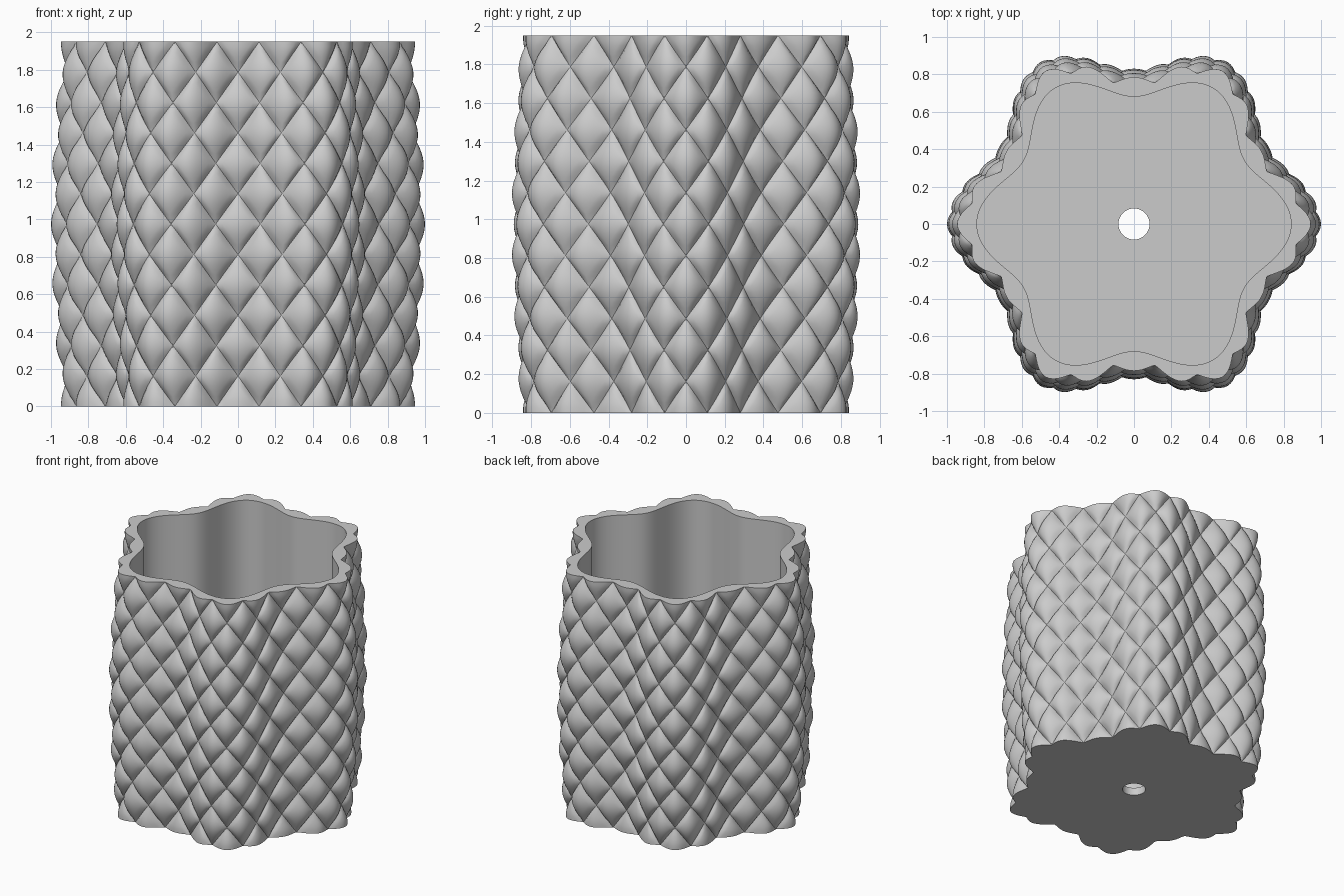
import bpy
import bmesh
import math

HEIGHT = 1.95
STEPS = 6            # mesh steps in half a quilt cell
HALF_CELLS = 48      # half cells around
ROWS = 12            # half cells up
FLOOR = 0.06
COLS = HALF_CELLS * STEPS
LEVELS = ROWS * STEPS

old = bpy.data.objects.get("Cube")
if old:
    bpy.data.objects.remove(old, do_unlink=True)


def lobed(mean, swing):
    return lambda t: mean + swing * math.cos(6 * t)


outer_radius = lobed(0.865, 0.08)
inner_radius = lobed(0.76, 0.08)


def even_angles(radius, count):
    """Angles that divide the lobed outline into equal lengths."""
    fine = 7200
    pts = []
    for i in range(fine + 1):
        t = math.tau * i / fine
        pts.append((radius(t) * math.cos(t), radius(t) * math.sin(t)))
    run = [0.0]
    for a, b in zip(pts, pts[1:]):
        run.append(run[-1] + math.dist(a, b))
    angles, k = [], 0
    for i in range(count):
        goal = run[-1] * i / count
        while run[k + 1] < goal:
            k += 1
        part = (goal - run[k]) / (run[k + 1] - run[k])
        angles.append(math.tau * (k + part) / fine)
    return angles


def quilted(i, j):
    """Radius of the padded outside at column i and level j."""
    u, v = i / STEPS, j / STEPS
    a = math.cos(math.pi * (u + v) / 2)
    b = math.cos(math.pi * (u - v) / 2)
    puff = abs(a * b) ** 0.6
    barrel = 1 + 0.058 * math.sin(math.pi * j / LEVELS)
    return outer_radius(angles[i]) * barrel - 0.05 * (1 - puff)


angles = even_angles(outer_radius, COLS)
bm = bmesh.new()


def ring(radius, z):
    return [bm.verts.new((radius(i) * math.cos(t), radius(i) * math.sin(t), z))
            for i, t in enumerate(angles)]


def bridge(low, high, level=None):
    for i in range(COLS):
        n = (i + 1) % COLS
        a, b, c, d = low[i], low[n], high[n], high[i]
        if level is None:
            bm.faces.new((a, b, c, d))
        # split the quilted quads along the seams
        elif (i // STEPS + level // STEPS) % 2:
            bm.faces.new((a, b, c))
            bm.faces.new((a, c, d))
        else:
            bm.faces.new((a, b, d))
            bm.faces.new((b, c, d))


# Quilted outside
wall = [ring(lambda i, j=j: quilted(i, j), HEIGHT * j / LEVELS)
        for j in range(LEVELS + 1)]
for j in range(LEVELS):
    bridge(wall[j], wall[j + 1], j)

# Rim, smooth inside, floor, drain hole and underside
inside = lambda i: inner_radius(angles[i])
drain = lambda i: 0.083
rest = [wall[-1], ring(inside, HEIGHT), ring(inside, FLOOR),
        ring(drain, FLOOR), ring(drain, 0), wall[0]]
for low, high in zip(rest, rest[1:]):
    bridge(low, high)

bmesh.ops.recalc_face_normals(bm, faces=bm.faces)
mesh = bpy.data.meshes.new("quilted_planter")
bm.to_mesh(mesh)
bm.free()
planter = bpy.data.objects.new("quilted_planter", mesh)
bpy.context.collection.objects.link(planter)

# Plain grey
grey = bpy.data.materials.new("light_grey")
grey.use_nodes = True
colour = (0.6, 0.6, 0.6, 1)
grey.diffuse_color = colour
grey.node_tree.nodes["Principled BSDF"].inputs["Base Color"].default_value = colour
mesh.materials.append(grey)

bpy.context.view_layer.objects.active = planter
planter.select_set(True)
bpy.ops.object.shade_smooth_by_angle(angle=math.radians(50))
